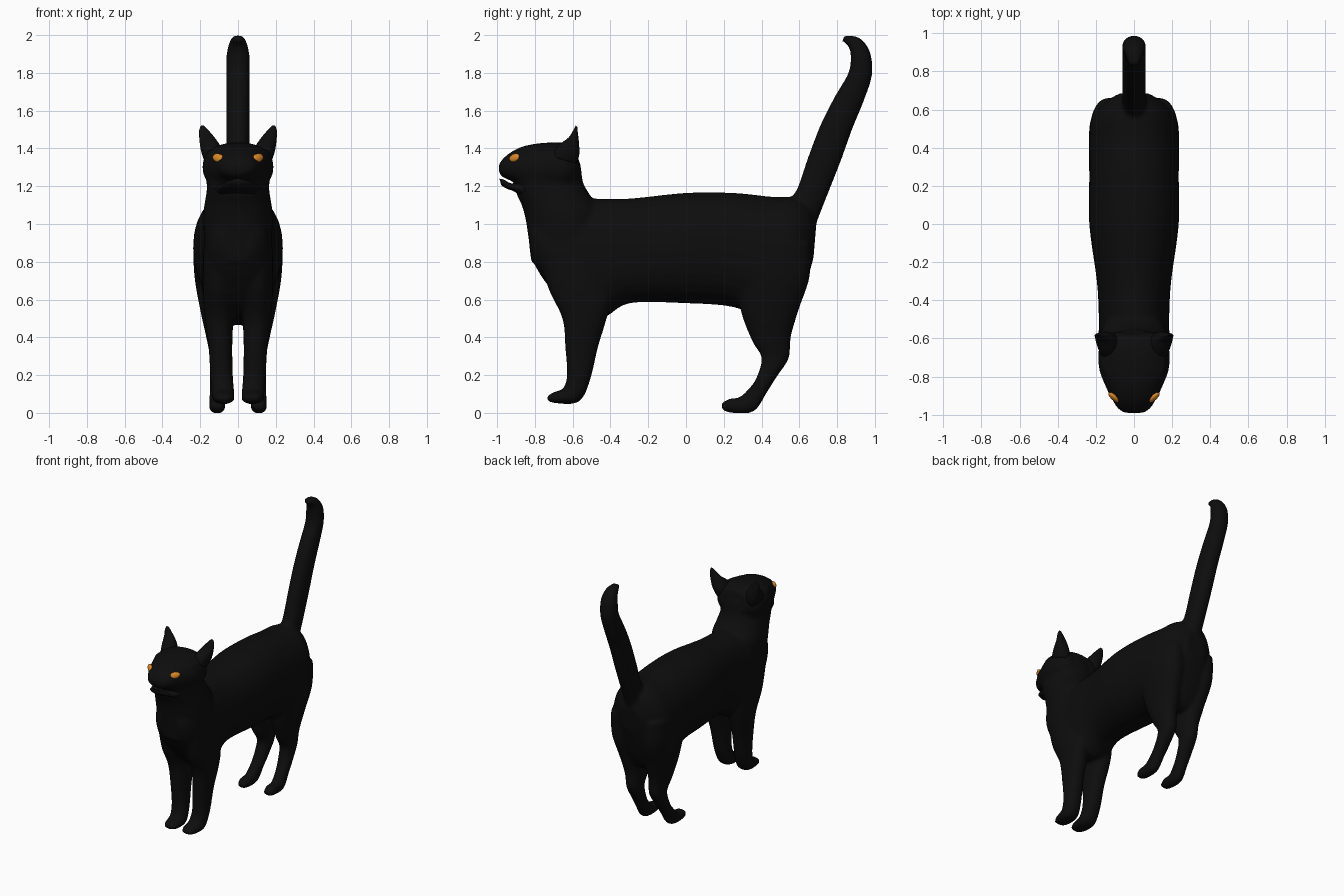
import bpy, bmesh, math
from mathutils import Vector, Matrix

cube = bpy.data.objects.get("Cube")
if cube:
    bpy.data.objects.remove(cube, do_unlink=True)


def material(name, rgb):
    mat = bpy.data.materials.new(name)
    mat.use_nodes = True
    mat.diffuse_color = (*rgb, 1)
    mat.node_tree.nodes["Principled BSDF"].inputs["Base Color"].default_value = (*rgb, 1)
    return mat


black = material("black fur", (0.004, 0.004, 0.004))
amber = material("amber eye", (0.7, 0.24, 0.02))


def spline(rows, steps=5):
    """Smoothly interpolate the rows of numbers."""
    out = []
    for i in range(len(rows) - 1):
        p0, p1 = rows[max(i - 1, 0)], rows[i]
        p2, p3 = rows[i + 1], rows[min(i + 2, len(rows) - 1)]
        for k in range(steps):
            t = k / steps
            out.append([b + t / 2 * (c - a + t * (2 * a - 5 * b + 4 * c - d + t * (3 * (b - c) + d - a)))
                        for a, b, c, d in zip(p0, p1, p2, p3)])
    return out + [list(rows[-1])]


def loft(bm, sections, side=1, sides=28, power=0.9):
    """Skin oval sections: y, z of both profile edges, half width, centre x."""
    rows = spline([s if len(s) == 6 else (*s, 0) for s in sections])
    rings = []
    for y1, z1, y2, z2, w, cx in rows:
        mid = Vector((cx * side, (y1 + y2) / 2, (z1 + z2) / 2))
        half = Vector((0, y1 - y2, z1 - z2)) / 2
        ring = []
        for k in range(sides):
            a = math.tau * k / sides
            c = math.copysign(abs(math.cos(a)) ** power, math.cos(a))
            s = math.copysign(abs(math.sin(a)) ** power, math.sin(a))
            ring.append(bm.verts.new(mid + half * c + Vector((w * s, 0, 0))))
        rings.append(ring)
    faces = [bm.faces.new(rings[0]), bm.faces.new(rings[-1])]
    for r, q in zip(rings, rings[1:]):
        for k in range(sides):
            n = (k + 1) % sides
            faces.append(bm.faces.new((r[k], r[n], q[n], q[k])))
    bmesh.ops.recalc_face_normals(bm, faces=faces)


def finish(bm, name, mat):
    mesh = bpy.data.meshes.new(name)
    for f in bm.faces:
        f.smooth = True
    bm.to_mesh(mesh)
    bm.free()
    mesh.materials.append(mat)
    obj = bpy.data.objects.new(name, mesh)
    bpy.context.collection.objects.link(obj)
    return obj


torso = [(-.835, .98, -.82, .82, .09), (-.80, 1.08, -.75, .70, .15),
         (-.68, 1.13, -.62, .55, .18), (-.5, 1.135, -.45, .50, .185),
         (-.3, 1.135, -.3, .58, .195), (0, 1.165, 0, .58, .235),
         (.25, 1.165, .25, .56, .235), (.45, 1.145, .42, .49, .237),
         (.57, 1.14, .53, .47, .225), (.65, 1.1, .61, .6, .16), (.69, 1.0, .675, .82, .08)]
neck = [(-.82, .8, -.45, .8, .17), (-.845, 1.0, -.45, 1.05, .185),
        (-.87, 1.1, -.5, 1.14, .175), (-.9, 1.17, -.545, 1.22, .165),
        (-.9, 1.28, -.56, 1.32, .175), (-.85, 1.39, -.6, 1.39, .165)]
head = [(-.58, 1.40, -.56, 1.25, .12), (-.65, 1.43, -.62, 1.18, .18),
        (-.75, 1.43, -.75, 1.17, .185), (-.85, 1.415, -.85, 1.18, .15),
        (-.92, 1.385, -.92, 1.225, .115), (-.97, 1.345, -.965, 1.245, .085),
        (-.993, 1.31, -.988, 1.265, .05)]
tail = [(.5, 1.1, .66, .92, .06), (.58, 1.17, .72, 1.08, .062), (.645, 1.35, .815, 1.32, .062),
        (.71, 1.52, .88, 1.5, .062), (.785, 1.67, .945, 1.66, .062),
        (.86, 1.8, .985, 1.79, .062), (.872, 1.89, .975, 1.91, .06),
        (.86, 1.94, .92, 1.985, .045), (.825, 1.97, .84, 2.0, .028)]
front_leg = [(-.78, .85, -.45, .85, .085, .1), (-.73, .66, -.40, .62, .08, .105),
             (-.655, .5, -.42, .5, .075, .1), (-.64, .35, -.465, .35, .063, .093),
             (-.63, .2, -.5, .2, .06, .087), (-.65, .13, -.54, .09, .06, .08),
             (-.67, .12, -.59, .05, .06, .078), (-.71, .105, -.68, .05, .055, .075),
             (-.737, .085, -.73, .06, .035, .075)]
hind_leg = [(.3, .9, .66, .9, .1, .13), (.27, .72, .655, .72, .1, .13),
            (.29, .54, .595, .54, .087, .112), (.35, .38, .555, .4, .066, .1),
            (.40, .29, .545, .29, .054, .095), (.37, .18, .48, .19, .05, .1),
            (.325, .12, .43, .11, .045, .105), (.28, .082, .36, .008, .043, .11),
            (.23, .075, .24, 0, .042, .11), (.187, .05, .192, .015, .028, .11)]

# Body: overlapping lofts fused into one smooth skin
bm = bmesh.new()
for part in (torso, neck, head, tail):
    loft(bm, part)
for side in (1, -1):
    loft(bm, front_leg, side)
    loft(bm, hind_leg, side)
body = finish(bm, "body", black)
fuse = body.modifiers.new("fuse", "REMESH")
fuse.mode = "VOXEL"
fuse.voxel_size = 0.012
fuse.use_smooth_shade = True
relax = body.modifiers.new("relax", "SMOOTH")
relax.factor = 0.5
relax.iterations = 6

# Lower jaw, just open
bm = bmesh.new()
loft(bm, [(-.85, 1.24, -.85, 1.13, .12), (-.92, 1.215, -.91, 1.172, .1),
          (-.965, 1.235, -.95, 1.187, .07), (-.988, 1.24, -.978, 1.205, .035)])
finish(bm, "lower_jaw", black)

# Ears
ear = [(-.72, 1.36, -.58, 1.32, .05, .13), (-.67, 1.42, -.565, 1.37, .055, .142),
       (-.62, 1.46, -.567, 1.43, .044, .16), (-.595, 1.5, -.573, 1.485, .026, .18),
       (-.583, 1.522, -.576, 1.515, .009, .188)]
for side, label in ((1, "left"), (-1, "right")):
    bm = bmesh.new()
    loft(bm, ear, side)
    finish(bm, label + "_ear", black)

# Eyes: slanted flat domes set on the head surface
bpy.context.view_layer.update()
skin = body.evaluated_get(bpy.context.evaluated_depsgraph_get())
for side, label in ((1, "left"), (-1, "right")):
    hit, spot, normal, _ = skin.ray_cast(Vector((side * .105, -1.5, 1.35)), Vector((0, 1, 0)))
    if not hit:
        spot = Vector((side * .105, -.85, 1.35))
    out = Vector((side * .58, -.75, .32)).normalized()
    across = Vector((0, 0, 1)).cross(out).normalized()
    up = out.cross(across)
    tilt = Matrix.Rotation(side * .25, 3, out)
    frame = Matrix((tilt @ across, tilt @ up, out)).transposed().to_4x4()
    bm = bmesh.new()
    bmesh.ops.create_uvsphere(bm, u_segments=24, v_segments=12, radius=1)
    bm.transform(Matrix.Translation(spot) @ frame @ Matrix.Diagonal((.038, .023, .014, 1)))
    finish(bm, label + "_eye", amber)
